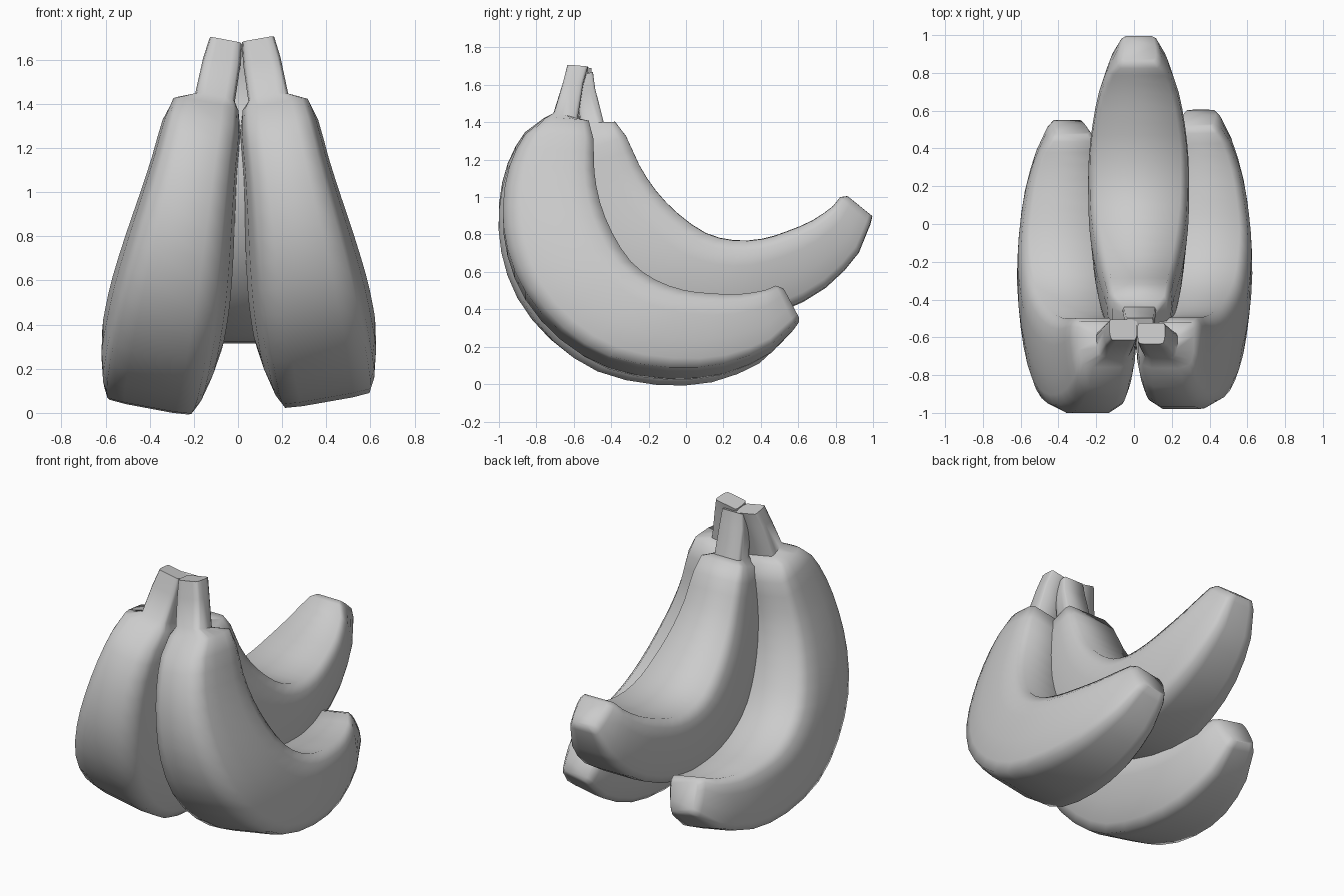
import bpy, bmesh, math
from mathutils import Vector, Matrix

if "Cube" in bpy.data.objects:
    bpy.data.objects.remove(bpy.data.objects["Cube"])

# Stations along a banana: outer y,z / inner y,z / half width / back rounding
STATIONS = [
    (-.64, 1.70, -.53, 1.69, .074, 0), (-.665, 1.60, -.555, 1.60, .086, 0),
    (-.715, 1.44, -.585, 1.405, .092, .05), (-.77, 1.40, -.525, 1.38, .15, .1),
    (-.87, 1.315, -.50, 1.28, .18, .12), (-.955, 1.14, -.495, 1.10, .197, .13),
    (-.99, .92, -.465, .93, .222, .13), (-.965, .69, -.40, .76, .25, .1),
    (-.865, .45, -.30, .60, .272, .06), (-.675, .235, -.17, .50, .278, .03),
    (-.42, .085, -.02, .445, .275, 0), (-.10, .025, .12, .43, .255, 0),
    (.20, .05, .28, .43, .22, 0), (.45, .16, .42, .46, .168, 0),
    (.57, .28, .475, .49, .125, 0), (.60, .32, .515, .48, .095, 0),
]
# Half of the cross-section (narrow back, wide belly): width, depth factors
HALF = [(.45, 0), (.76, .015), (.85, .13), (.94, .38), (1, .7), (.97, .88), (.83, 1)]
SECTION = HALF + [(-w, d) for w, d in reversed(HALF)]
PIVOT = Vector((0, -.58, 1.70))


def midpoint(i):
    """Smooth curve point halfway between stations i and i + 1."""
    return tuple((9 * (b + c) - a - d) / 16 for a, b, c, d in zip(*STATIONS[i - 1:i + 3]))


# Stem stays angular, the body is refined
ROWS = STATIONS[:4]
for s in range(4, 13):
    ROWS = ROWS + [STATIONS[s], midpoint(s)]
ROWS = ROWS + STATIONS[13:]


def banana(name, location, tilt, swing, scale, stem_shift=0):
    bm = bmesh.new()
    rings = []
    for i, (oy, oz, iy, iz, hw, bow) in enumerate(ROWS):
        outer, inner = Vector((0, oy, oz)), Vector((0, iy, iz))
        ring = []
        for w, d in SECTION:
            d += bow * max(0, abs(w) - .4) * 1.8 * max(0, 1 - d * 3)
            p = outer.lerp(inner, d) - PIVOT
            # Belly-wide section only on the body, even section on the stem
            k = w if i > 3 else math.copysign(min(1, abs(w) * 1.1), w)
            p.x = k * hw + (stem_shift if i < 3 else 0)
            ring.append(bm.verts.new(p))
        rings.append(ring)
    n = len(SECTION)
    for a, b in zip(rings, rings[1:]):
        for k in range(n):
            j = (k + 1) % n
            bm.faces.new((a[k], a[j], b[j], b[k]))
    # Stem and tip caps
    bm.faces.new(rings[0])
    bm.faces.new(rings[-1])
    bmesh.ops.recalc_face_normals(bm, faces=bm.faces)
    mesh = bpy.data.meshes.new(name)
    bm.to_mesh(mesh)
    bm.free()
    obj = bpy.data.objects.new(name, mesh)
    bpy.context.collection.objects.link(obj)
    obj.matrix_world = (Matrix.Translation(location)
                        @ Matrix.Rotation(math.radians(tilt), 4, 'Y')
                        @ Matrix.Rotation(math.radians(swing), 4, 'X')
                        @ Matrix.Diagonal((*scale, 1)))
    bpy.ops.object.select_all(action='DESELECT')
    obj.select_set(True)
    bpy.context.view_layer.objects.active = obj
    bpy.ops.object.shade_smooth_by_angle(angle=math.radians(65))
    return obj


# Two front bananas leaning together, one behind swung upward
banana("right_banana", (.115, -.575, 1.70), -10, 0, (1, 1, 1), -.025)
banana("left_banana", (-.09, -.555, 1.695), 10.6, -3, (1, 1, 1), .035)
banana("back_banana", (.03, -.545, 1.66), .3, 23, (.96, .95, .945))
